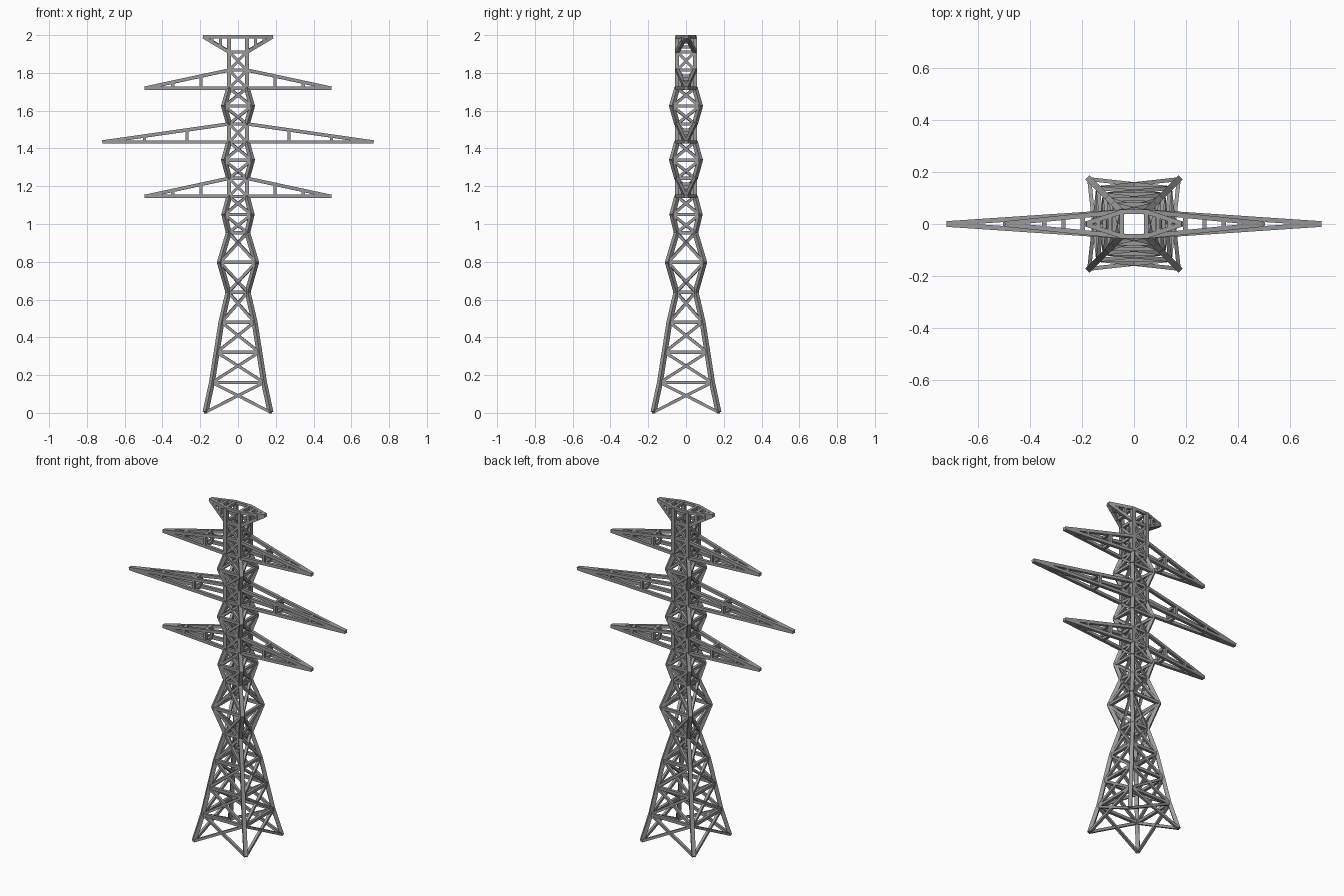
import bpy
import bmesh
from math import pi, sqrt
from mathutils import Vector, Matrix

cube = bpy.data.objects.get("Cube")
if cube:
    bpy.data.objects.remove(cube, do_unlink=True)

steel = bpy.data.materials.new("galvanised_steel")
steel.use_nodes = True
GREY = (0.32, 0.32, 0.32, 1)
steel.diffuse_color = GREY
steel.node_tree.nodes["Principled BSDF"].inputs["Base Color"].default_value = GREY

# Bar thicknesses
LEG, RING, BRACE, CHORD = 0.022, 0.017, 0.015, 0.018


def bar(bm, a, b, side, overlap=0.0):
    """Square bar from a to b, with one pair of faces kept upright."""
    a, b = Vector(a), Vector(b)
    d = b - a
    mat = (Matrix.Translation((a + b) / 2)
           @ d.to_track_quat('Z', 'Y').to_matrix().to_4x4()
           @ Matrix.Rotation(pi / 4, 4, 'Z'))
    r = side / sqrt(2)
    bmesh.ops.create_cone(bm, cap_ends=True, segments=4, radius1=r, radius2=r,
                          depth=d.length + 2 * overlap, matrix=mat)


def finish(bm, name):
    mesh = bpy.data.meshes.new(name)
    bm.to_mesh(mesh)
    bm.free()
    mesh.materials.append(steel)
    obj = bpy.data.objects.new(name, mesh)
    bpy.context.collection.objects.link(obj)


# Tower outline: (height, half width) at every panel joint
LEVELS = [(0.004, 0.172), (0.161, 0.138), (0.321, 0.113), (0.48, 0.088),
          (0.639, 0.051), (0.797, 0.096), (0.954, 0.049), (1.05, 0.072),
          (1.146, 0.047), (1.242, 0.047), (1.338, 0.074), (1.434, 0.047),
          (1.53, 0.047), (1.624, 0.074), (1.719, 0.047), (1.815, 0.047),
          (1.911, 0.047), (1.991, 0.047)]
SIDES = [(-1, -1), (1, -1), (1, 1), (-1, 1)]


def corners(level):
    z, h = level
    return [Vector((sx * h, sy * h, z)) for sx, sy in SIDES]


# Legs, horizontal rings and crossed braces
legs, rings, braces = bmesh.new(), bmesh.new(), bmesh.new()
for i, (low, high) in enumerate(zip(LEVELS, LEVELS[1:])):
    lo, hi = corners(low), corners(high)
    is_top = i == len(LEVELS) - 2
    for k in range(4):
        n = (k + 1) % 4
        bar(legs, lo[k], hi[k], LEG, 0 if i == 0 or is_top else 0.002)
        bar(rings, hi[k], hi[n], RING, RING / 2 if is_top else 0)
        if not is_top:
            bar(braces, lo[k], hi[n], BRACE)
            bar(braces, lo[n], hi[k], BRACE)
finish(legs, "tower_legs")
finish(rings, "tower_rings")
finish(braces, "tower_cross_braces")


# Tapering cross arms: four chords meeting at a tip, tied by frames at thirds
def arm(name, side, root_low, root_high, tip_x, tip_z):
    bm = bmesh.new()
    tip = Vector((side * tip_x, 0, tip_z))
    roots = [Vector((side * 0.047, sy * 0.047, z))
             for sy, z in [(-1, root_low), (1, root_low), (1, root_high), (-1, root_high)]]
    ends = [tip + Vector((0, 0.002 * (1 if r.y > 0 else -1), 0)) for r in roots]
    for r, e in zip(roots, ends):
        bar(bm, r, e, CHORD)
    for t in (1 / 3, 2 / 3):
        frame = [r.lerp(e, t) for r, e in zip(roots, ends)]
        for k in range(4):
            bar(bm, frame[k], frame[(k + 1) % 4], RING)
    finish(bm, name)


for label, side in (("left", 1), ("right", -1)):
    arm("lower_arm_" + label, side, 1.146, 1.242, 0.494, 1.146)
    arm("middle_arm_" + label, side, 1.434, 1.53, 0.718, 1.434)
    arm("upper_arm_" + label, side, 1.719, 1.815, 0.494, 1.719)
    arm("peak_arm_" + label, side, 1.911, 1.991, 0.182, 1.991)
